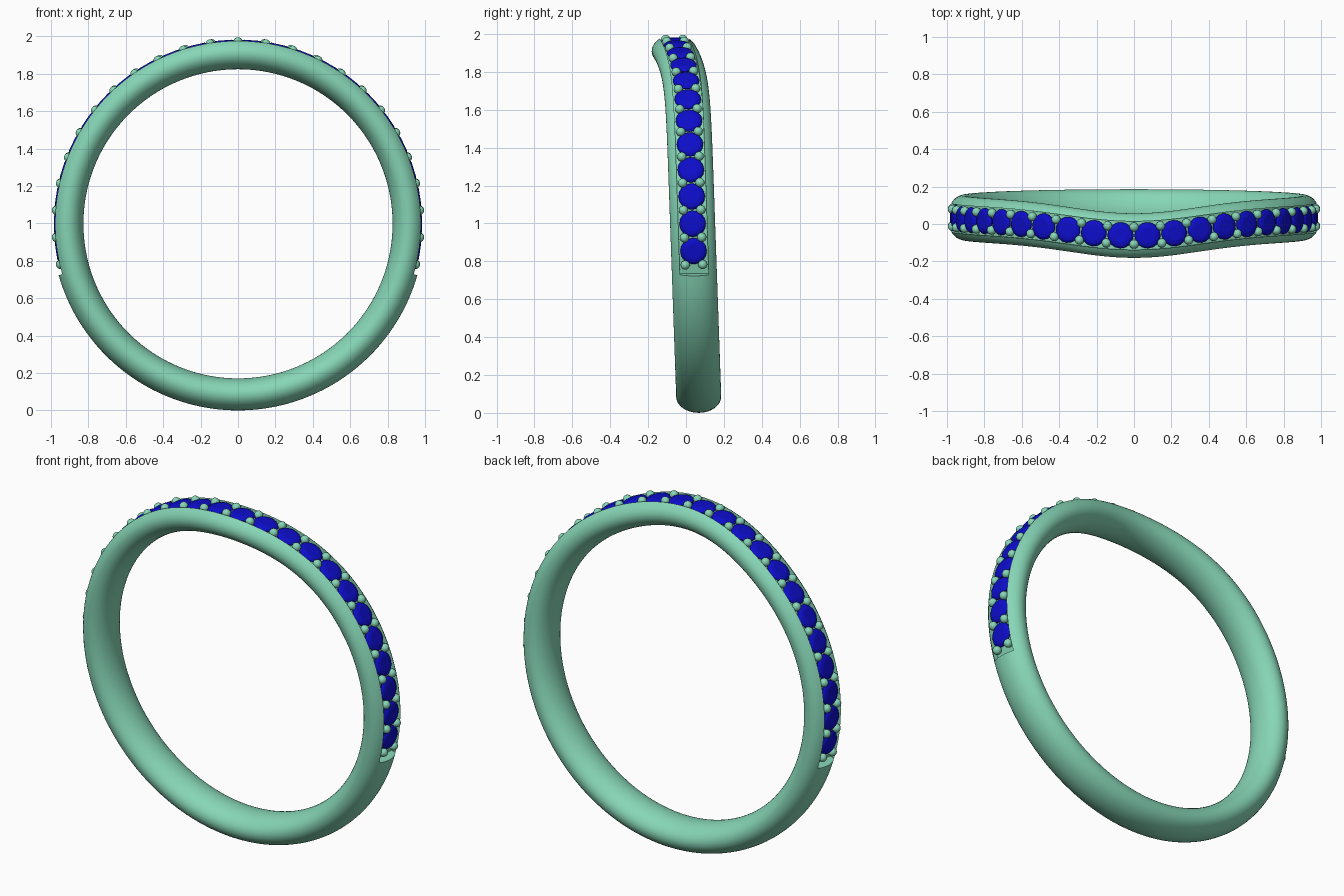
import bpy, bmesh, math
from mathutils import Matrix, Vector

if "Cube" in bpy.data.objects:
    bpy.data.objects.remove(bpy.data.objects["Cube"])

CZ = 0.998                      # ring centre height
STEP = math.radians(8.57)       # stone spacing
END = math.radians(106)         # end of the stone channel
HALF = 0.076                    # channel half width
FLOOR = 0.95                    # channel floor radius


def sway(t):
    """Sideways offset of the band at angle t from the top."""
    d = math.degrees(abs(t))
    return 0.035 - 0.032 * math.cos(t) - 0.065 * math.exp(-(d / 28) ** 2)


def frame(t, r):
    """Local frame on the band: x along it, y across it, z outward."""
    def pos(a):
        return Vector((r * math.sin(a), sway(a), CZ + r * math.cos(a)))
    out = Vector((math.sin(t), 0, math.cos(t)))
    along = (pos(t + 0.01) - pos(t - 0.01)).normalized()
    across = out.cross(along)
    m = Matrix((along, across, out)).transposed().to_4x4()
    m.translation = pos(t)
    return m


def material(name, rgb):
    m = bpy.data.materials.new(name)
    m.diffuse_color = (*rgb, 1)
    m.use_nodes = True
    m.node_tree.nodes["Principled BSDF"].inputs["Base Color"].default_value = m.diffuse_color
    return m


def finish(name, bm, mat, smooth):
    bmesh.ops.recalc_face_normals(bm, faces=bm.faces)
    me = bpy.data.meshes.new(name)
    bm.to_mesh(me)
    bm.free()
    me.materials.append(mat)
    ob = bpy.data.objects.new(name, me)
    bpy.context.collection.objects.link(ob)
    if smooth:
        bpy.ops.object.select_all(action='DESELECT')
        ob.select_set(True)
        bpy.context.view_layer.objects.active = ob
        bpy.ops.object.shade_smooth_by_angle(angle=math.radians(35))
    return ob


metal = material("green_metal", (0.24, 0.67, 0.47))
blue = material("blue_stone", (0.004, 0.004, 0.6))


# Band: oval section swept round the ring, with a channel in the upper part
def section(t, cut):
    A, B, RC = 0.119, 0.0855, 0.912
    a0 = math.acos(HALF / A)
    pts = []
    for i in range(33):         # sides and inside
        a = a0 - i / 32 * (math.pi + 2 * a0)
        pts.append((A * math.cos(a), RC + B * math.sin(a)))
    for i in range(13):         # outer face or channel floor
        u = -HALF + 2 * HALF * i / 12
        pts.append((u, FLOOR if cut else RC + B * math.sqrt(1 - (u / A) ** 2)))
    y = sway(t)
    return [(r * math.sin(t), y + u, CZ + r * math.cos(t)) for u, r in pts]


N1, N2 = 110, 76
spans = [(-END + 2 * END * i / N1, True) for i in range(N1 + 1)]
spans += [(END + 2 * (math.pi - END) * i / N2, False) for i in range(N2 + 1)]
bm = bmesh.new()
rings = []
for t, cut in spans:
    a = t if t <= math.pi else t - 2 * math.pi
    rings.append([bm.verts.new(p) for p in section(a, cut)])
for k, ring in enumerate(rings):
    nxt = rings[(k + 1) % len(rings)]
    for j in range(len(ring)):
        i = (j + 1) % len(ring)
        bm.faces.new((ring[j], ring[i], nxt[i], nxt[j]))
bmesh.ops.remove_doubles(bm, verts=bm.verts, dist=1e-5)
finish("band", bm, metal, True)

# Stones: round cut, 24 along the channel
bm = bmesh.new()
SIDES = 16
levels = [(0.040, 0.016), (0.058, 0.011), (0.070, 0.0), (0.070, -0.004)]
for n in range(24):
    m = frame((n - 11.5) * STEP, 0.968)
    rows = [[bm.verts.new(m @ Vector((r * math.cos(2 * math.pi * (s + k / 2) / SIDES),
                                      r * math.sin(2 * math.pi * (s + k / 2) / SIDES), h)))
             for s in range(SIDES)] for r, h, k in
            [(*lv, k) for lv, k in zip(levels, (0, 1, 2, 2))]]
    bm.faces.new(rows[0])
    for q, (up, low) in enumerate(zip(rows, rows[1:])):
        for s in range(SIDES):
            s2 = (s + 1) % SIDES
            if q < 2:           # triangular crown facets
                bm.faces.new((up[s], low[s], up[s2]))
                bm.faces.new((low[s], low[s2], up[s2]))
            else:
                bm.faces.new((up[s], low[s], low[s2], up[s2]))
    tip = bm.verts.new(m @ Vector((0, 0, -0.055)))
    for s in range(SIDES):
        bm.faces.new((rows[-1][s], tip, rows[-1][(s + 1) % SIDES]))
finish("stones", bm, blue, False)

# Beads: a pair of small balls between neighbouring stones
bm = bmesh.new()
for n in range(-12, 13):
    m = frame(n * STEP, 0.973)
    for side in (-1, 1):
        bmesh.ops.create_uvsphere(bm, u_segments=16, v_segments=10, radius=0.0245,
                                  matrix=m @ Matrix.Translation((0, side * 0.046, 0)))
finish("setting_beads", bm, metal, True)
